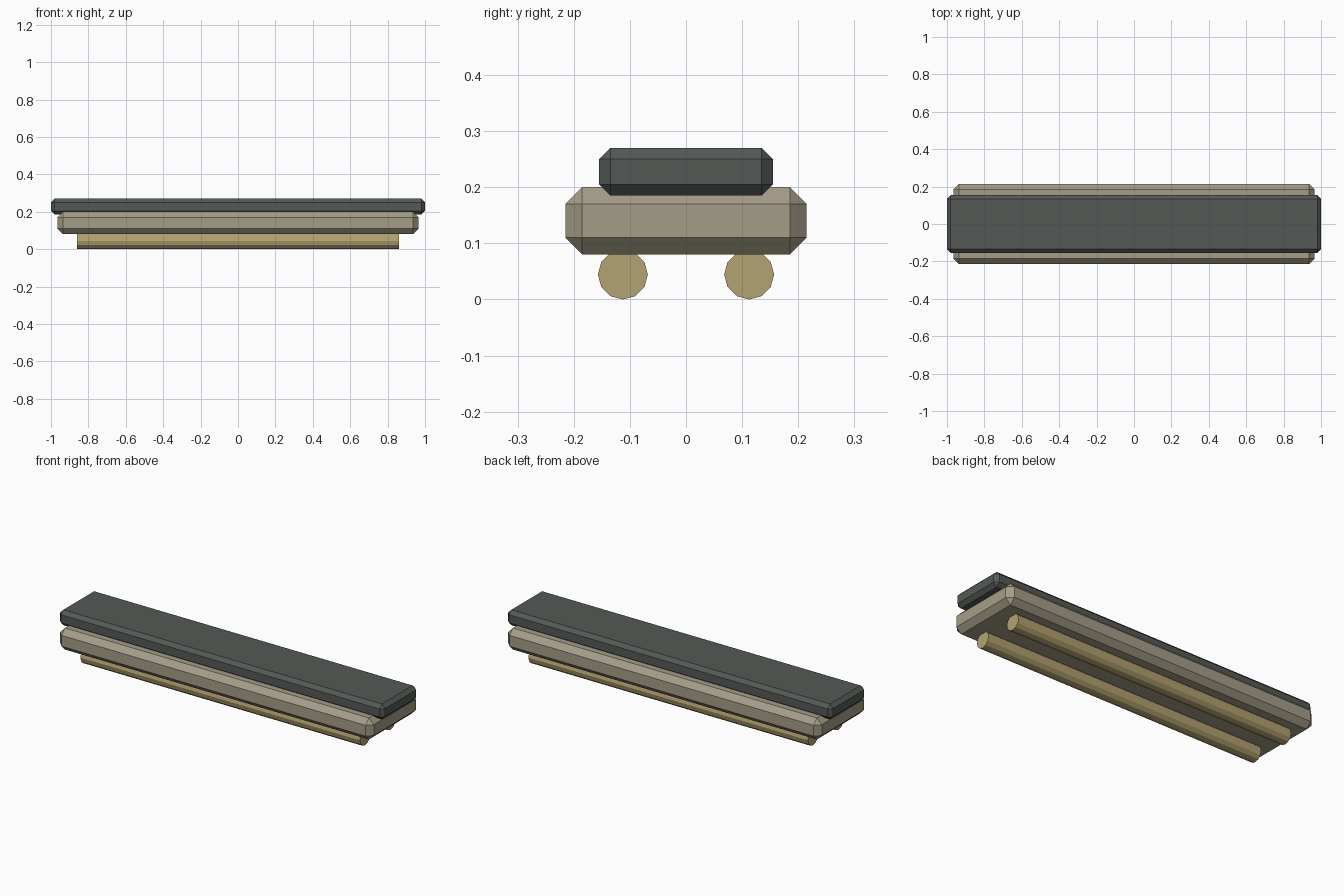
import bpy
import math

if "Cube" in bpy.data.objects:
    bpy.data.objects.remove(bpy.data.objects["Cube"])


def material(name, rgb):
    m = bpy.data.materials.new(name)
    m.diffuse_color = (*rgb, 1.0)
    m.use_nodes = True
    m.node_tree.nodes["Principled BSDF"].inputs["Base Color"].default_value = m.diffuse_color
    return m


def chamfered_box(name, size, z_mid, chamfer, mat):
    bpy.ops.mesh.primitive_cube_add(size=1, location=(0, 0, z_mid))
    ob = bpy.context.object
    ob.name = name
    ob.scale = size
    bpy.ops.object.transform_apply(location=False, rotation=False, scale=True)
    bev = ob.modifiers.new("chamfer", 'BEVEL')
    bev.width = chamfer
    bev.segments = 1
    bev.limit_method = 'NONE'
    ob.data.materials.append(mat)
    return ob


dark_grey = material("dark_grey", (0.090, 0.102, 0.093))
stone = material("warm_stone", (0.376, 0.337, 0.246))
brass = material("dull_brass", (0.456, 0.361, 0.165))

# Top slab and the wider body beneath it
chamfered_box("top_slab", (2.0, 0.31, 0.085), 0.2275, 0.02, dark_grey)
chamfered_box("body", (1.93, 0.43, 0.12), 0.14, 0.03, stone)

# Pair of twelve-sided rails underneath
for side, label in ((-1, "front"), (1, "back")):
    bpy.ops.mesh.primitive_cylinder_add(
        vertices=12, radius=0.0445, depth=1.72,
        location=(0, side * 0.1125, 0.0445), rotation=(0, math.pi / 2, 0))
    rail = bpy.context.object
    rail.name = label + "_rail"
    rail.data.materials.append(brass)
